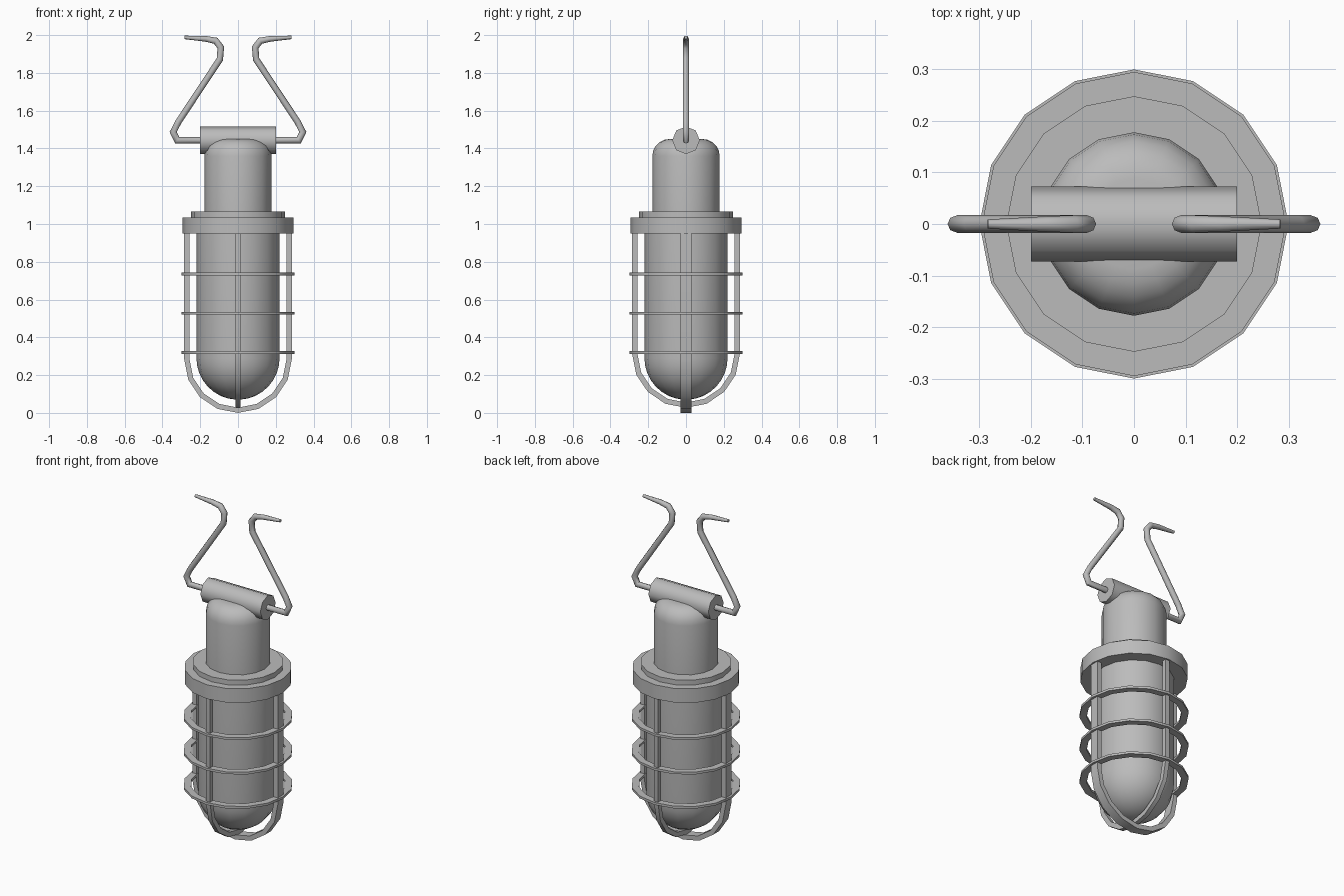
import bpy, bmesh, math
from mathutils import Vector

cube = bpy.data.objects.get("Cube")
if cube:
    bpy.data.objects.remove(cube, do_unlink=True)

SIDES = 16
grey = bpy.data.materials.new("plain grey")
grey.use_nodes = True
grey.diffuse_color = (0.5, 0.5, 0.5, 1)
grey.node_tree.nodes["Principled BSDF"].inputs["Base Color"].default_value = (0.5, 0.5, 0.5, 1)


def finish(name, bm, smooth=35):
    bmesh.ops.remove_doubles(bm, verts=bm.verts, dist=1e-5)
    bmesh.ops.recalc_face_normals(bm, faces=bm.faces)
    mesh = bpy.data.meshes.new(name)
    bm.to_mesh(mesh)
    bm.free()
    obj = bpy.data.objects.new(name, mesh)
    bpy.context.collection.objects.link(obj)
    mesh.materials.append(grey)
    bpy.ops.object.select_all(action='DESELECT')
    bpy.context.view_layer.objects.active = obj
    obj.select_set(True)
    bpy.ops.object.shade_smooth_by_angle(angle=math.radians(smooth))
    return obj


def loft(name, loops, closed=False, caps=True, smooth=35):
    """Skin a series of equal-sized point loops."""
    bm = bmesh.new()
    rows = [[bm.verts.new(p) for p in loop] for loop in loops]
    pairs = list(zip(rows, rows[1:] + rows[:1])) if closed else list(zip(rows, rows[1:]))
    for a, b in pairs:
        n = len(a)
        for i in range(n):
            bm.faces.new((a[i], a[(i + 1) % n], b[(i + 1) % n], b[i]))
    if caps and not closed:
        bm.faces.new(rows[0])
        bm.faces.new(rows[-1])
    return finish(name, bm, smooth)


def circle(r, z, n=SIDES):
    return [(r * math.cos(t), r * math.sin(t), z)
            for t in (2 * math.pi * i / n for i in range(n))]


def lathe(name, profile, closed=False):
    return loft(name, [circle(r, z) for r, z in profile], closed)


def arc(cx, cz, r, start, end, steps):
    angles = [math.radians(start + (end - start) * i / steps) for i in range(steps + 1)]
    return [(cx + r * math.cos(a), cz + r * math.sin(a)) for a in angles]


# Glass bulb with rounded bottom, and the socket with a rounded shoulder
lathe("glass_bulb", arc(0, 0.29, 0.22, -87, 0, 8) + [(0.22, 0.97)])
lathe("socket", [(0.178, 1.05)] + arc(0.088, 1.36, 0.09, 0, 90, 5))

# Stepped collar
lathe("collar", [(0.295, 0.95), (0.295, 1.035)])
lathe("collar_step", [(0.248, 1.03), (0.248, 1.065)])

# Flat cage rings
for i, z in enumerate((0.32, 0.527, 0.735)):
    lathe(f"cage_ring_{i + 1}", [(0.26, z - 0.007), (0.30, z - 0.007),
                                 (0.30, z + 0.007), (0.26, z + 0.007)], closed=True)


# Two crossing U-shaped cage hoops of flat bar
def hoop(name, width, centre, along_y):
    def rail(r):
        return [(-r, 0.97)] + arc(0, centre, r, 180, 360, 8) + [(r, 0.97)]
    loops = []
    for (a, az), (b, bz) in zip(rail(0.285), rail(0.257)):
        h = width / 2
        pts = [(a, -h, az), (a, h, az), (b, h, bz), (b, -h, bz)]
        loops.append([(-y, x, z) for x, y, z in pts] if along_y else pts)
    loft(name, loops)


hoop("cage_hoop_side", 0.056, 0.285, False)
hoop("cage_hoop_front", 0.027, 0.312, True)

# Hinge barrel across the top
loft("hinge_barrel", [[(x, py, pz + 1.443) for px, py, pz in
                       [(0, 0.073 * math.sin(t), 0.073 * math.cos(t))
                        for t in (math.tau * i / 8 for i in range(8))]]
                      for x in (-0.2, 0.2)], smooth=50)

# Bent wire hooks, tapering at the tips
path = [(0.17, 1.443), (0.322, 1.443), (0.343, 1.487), (0.316, 1.54),
        (0.096, 1.872), (0.091, 1.935), (0.118, 1.97), (0.17, 1.98), (0.284, 1.988)]
radii = [0.017] * 7 + [0.015, 0.009]


def hook(name, side):
    pts = [Vector((side * x, 0, z)) for x, z in path]
    loops = []
    for i, p in enumerate(pts):
        before = (p - pts[max(i - 1, 0)]).normalized()
        after = (pts[min(i + 1, len(pts) - 1)] - p).normalized()
        tangent = (before + after).normalized()
        across = Vector((0, 1, 0))
        out = tangent.cross(across)
        bend = max(before.dot(tangent), after.dot(tangent), 0.6)
        loops.append([p + radii[i] * (across * math.cos(t) + out * math.sin(t) / bend)
                      for t in (math.tau * k / 8 for k in range(8))])
    loft(name, loops, smooth=50)


hook("left_hook", 1)
hook("right_hook", -1)
